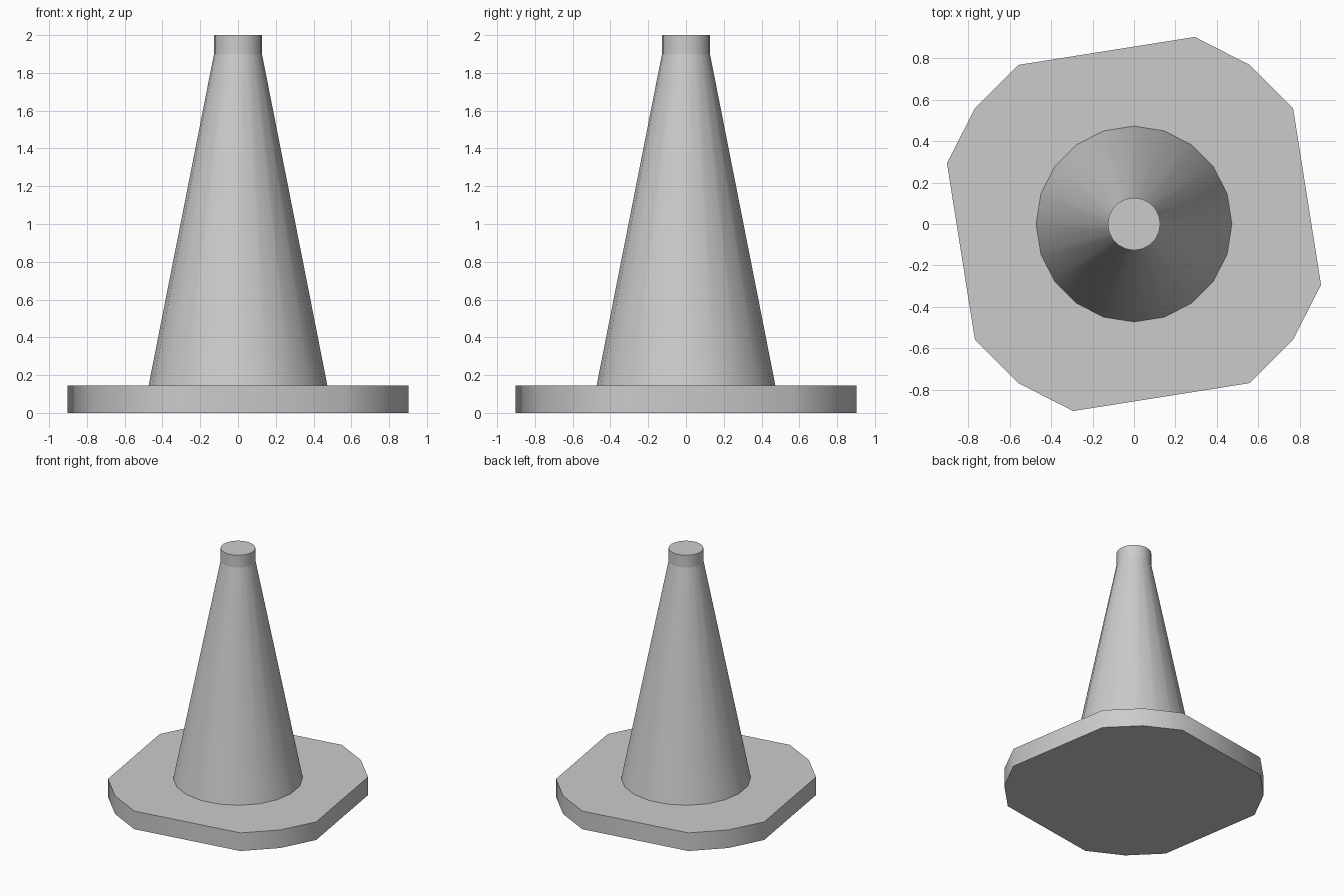
import bpy, bmesh
from math import radians, cos, sin

if "Cube" in bpy.data.objects:
    bpy.data.objects.remove(bpy.data.objects["Cube"])


def ring(radius, z, angles):
    return [(radius * cos(radians(a)), radius * sin(radians(a)), z) for a in angles]


def loft(name, rings, smooth_angle=40):
    """Skin a stack of equal rings and cap both ends."""
    bm = bmesh.new()
    loops = [[bm.verts.new(p) for p in r] for r in rings]
    n = len(loops[0])
    for low, high in zip(loops, loops[1:]):
        for i in range(n):
            j = (i + 1) % n
            bm.faces.new((low[i], low[j], high[j], high[i]))
    bm.faces.new(loops[0][::-1])
    bm.faces.new(loops[-1])
    # keep the crease between stacked sections
    for loop in loops:
        for i in range(n):
            bm.edges.get((loop[i], loop[(i + 1) % n])).smooth = False
    mesh = bpy.data.meshes.new(name)
    bm.to_mesh(mesh)
    bm.free()
    obj = bpy.data.objects.new(name, mesh)
    bpy.context.collection.objects.link(obj)
    bpy.ops.object.select_all(action='DESELECT')
    obj.select_set(True)
    bpy.context.view_layer.objects.active = obj
    bpy.ops.object.shade_smooth_by_angle(angle=radians(smooth_angle), keep_sharp_edges=True)
    return obj


BASE_TOP = 0.146

# Base plate: square with three-point corners, slightly twisted
corners = [q * 90 + a for q in range(4) for a in (36, 54, 72)]
loft("base_plate", [ring(0.95, z, corners) for z in (0, BASE_TOP)])

# Cone body with a short straight neck
sides = [i * 18 for i in range(20)]
loft("cone_body", [ring(r, z, sides) for r, z in
                   ((0.473, BASE_TOP), (0.127, 1.9), (0.127, 2.0))])
